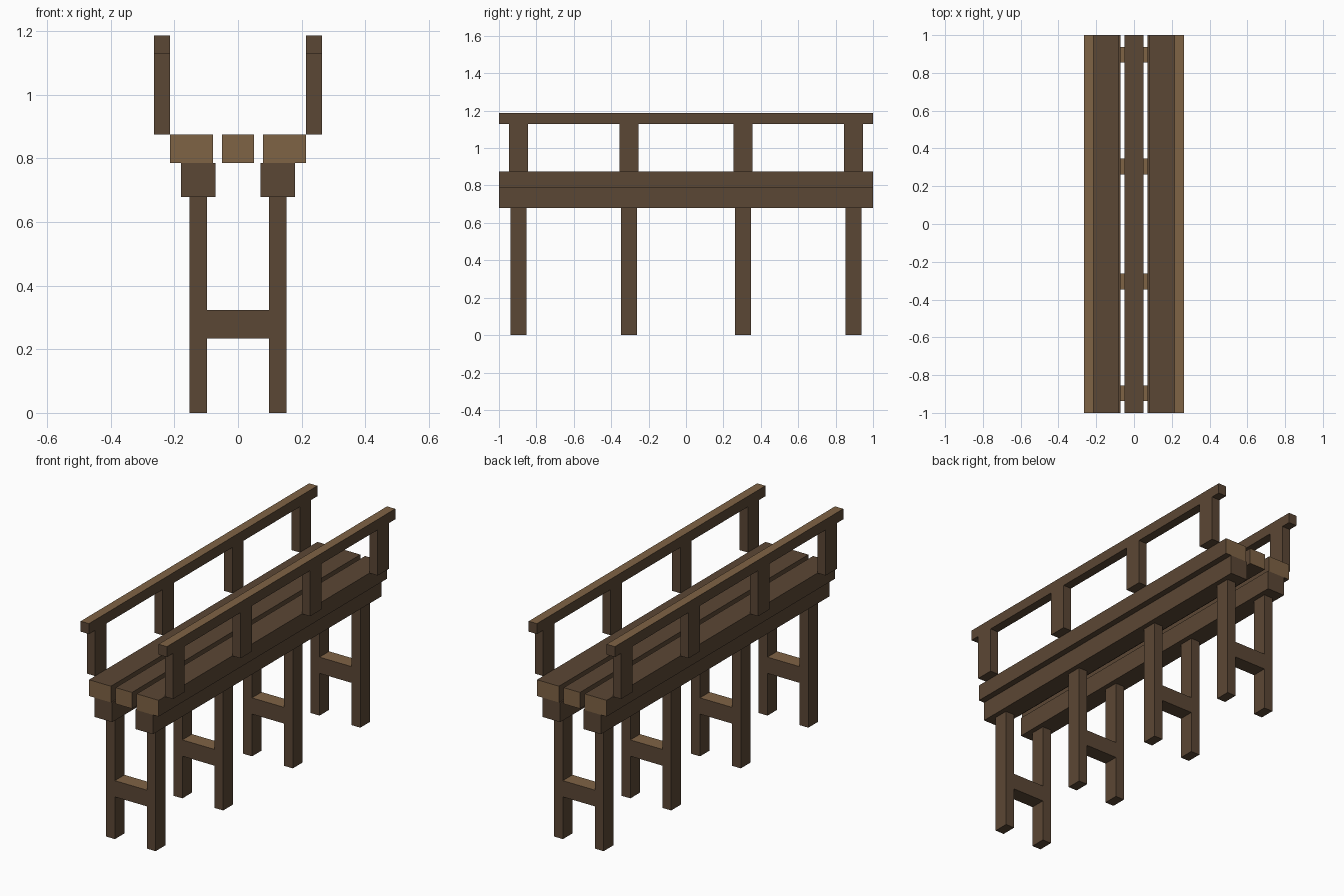
import bpy

cube = bpy.data.objects.get("Cube")
if cube:
    bpy.data.objects.remove(cube, do_unlink=True)


def make_material(name, color):
    mat = bpy.data.materials.new(name)
    mat.use_nodes = True
    mat.diffuse_color = color
    mat.node_tree.nodes["Principled BSDF"].inputs["Base Color"].default_value = color
    return mat


dark_wood = make_material("dark wood", (0.105, 0.063, 0.035, 1))
light_wood = make_material("light wood", (0.212, 0.125, 0.059, 1))


def beam(name, x, y, z, light=None):
    """Box between (low, high) pairs; faces passing the light rule get light wood."""
    bpy.ops.mesh.primitive_cube_add(size=1)
    obj = bpy.context.object
    obj.name = name
    for v in obj.data.vertices:
        v.co = [span[0] if c < 0 else span[1] for c, span in zip(v.co, (x, y, z))]
    obj.data.materials.append(dark_wood)
    obj.data.materials.append(light_wood)
    for face in obj.data.polygons:
        face.material_index = int(light is not None and light(face.normal))
    return obj


def around(center, width):
    return (center - width / 2, center + width / 2)


def mirrored(inner, outer, side):
    return tuple(sorted((side * inner, side * outer)))


def is_end(n):
    return abs(n.y) > 0.5


def is_top(n):
    return n.z > 0.5


FULL = (-1, 1)
BAYS = (-0.896, -0.305, 0.305, 0.896)
SIDES = (("left", 1), ("right", -1))

# Walkway planks with pale cut ends
beam("center_plank", (-0.05, 0.05), FULL, (0.786, 0.876), is_end)
for label, s in SIDES:
    beam(label + "_plank", mirrored(0.079, 0.2135, s), FULL, (0.786, 0.876), is_end)
    # Support beams under the planks and handrails with pale tops
    beam(label + "_support_beam", mirrored(0.071, 0.179, s), FULL, (0.679, 0.786))
    beam(label + "_handrail", mirrored(0.2135, 0.264, s), FULL, (1.129, 1.187), is_top)
    # Legs and railing posts
    for y in BAYS:
        beam(label + "_leg", mirrored(0.098, 0.152, s), around(y, 0.084), (0, 0.679))
        beam(label + "_railing_post", mirrored(0.2135, 0.264, s), around(y, 0.1), (0.876, 1.129))

# Cross braces between each pair of legs, pale on top
for y in BAYS:
    beam("cross_brace", (-0.098, 0.098), around(y, 0.084), (0.234, 0.324), is_top)
